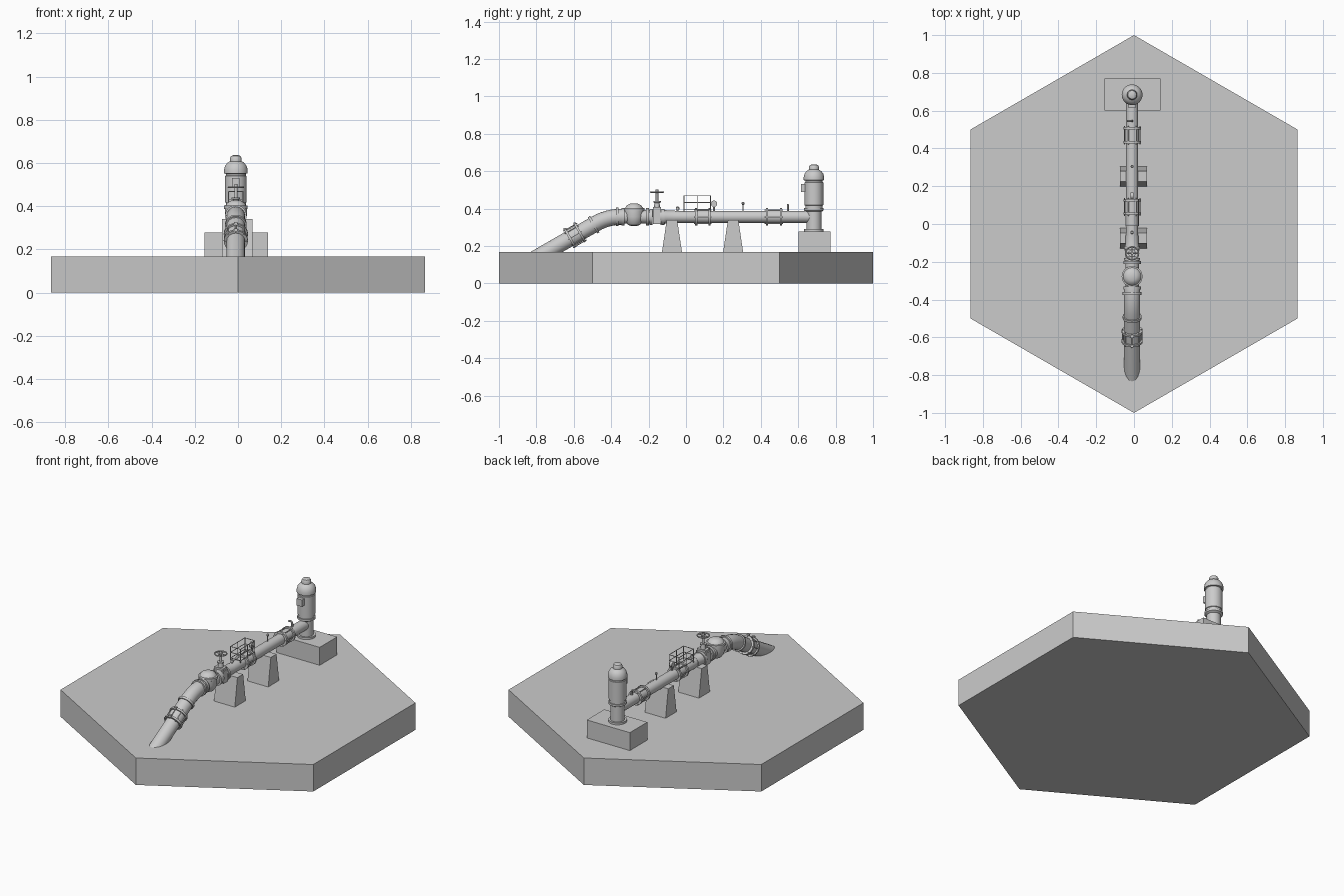
import bpy, bmesh, math
from mathutils import Vector, Matrix

old = bpy.data.objects.get("Cube")
if old:
    bpy.data.objects.remove(old, do_unlink=True)

grey = bpy.data.materials.new("plain grey")
grey.use_nodes = True
grey.diffuse_color = (0.6, 0.6, 0.6, 1)
grey.node_tree.nodes["Principled BSDF"].inputs["Base Color"].default_value = (0.6, 0.6, 0.6, 1)

CX = -0.01          # centre line of the pipework
PZ = 0.356          # height of the pipe axis
GROUND = 0.167
Y, Z, X = Vector((0, 1, 0)), Vector((0, 0, 1)), Vector((1, 0, 0))
parts = []


def finish(name, bm):
    bmesh.ops.recalc_face_normals(bm, faces=bm.faces)
    mesh = bpy.data.meshes.new(name)
    bm.to_mesh(mesh)
    bm.free()
    mesh.materials.append(grey)
    ob = bpy.data.objects.new(name, mesh)
    bpy.context.scene.collection.objects.link(ob)
    parts.append(ob)
    return ob


def lathe(name, profile, origin, axis=Z, sides=24):
    """Closed solid of revolution from (radius, distance) pairs."""
    bm = bmesh.new()
    turn = Vector(axis).to_track_quat('Z', 'Y')
    rings = []
    for r, t in profile:
        rings.append([bm.verts.new(Vector(origin) + turn @ Vector(
            (r * math.cos(math.tau * i / sides), r * math.sin(math.tau * i / sides), t)))
            for i in range(sides)])
    for a, b in zip(rings, rings[1:]):
        for i in range(sides):
            j = (i + 1) % sides
            bm.faces.new((a[i], a[j], b[j], b[i]))
    bm.faces.new(rings[0])
    bm.faces.new(rings[-1])
    return finish(name, bm)


def rod(name, start, end, r, sides=24):
    start, end = Vector(start), Vector(end)
    d = end - start
    return lathe(name, [(r, 0), (r, d.length)], start, d, sides)


def box(name, centre, size, taper_y=1.0):
    bm = bmesh.new()
    bmesh.ops.create_cube(bm, size=1, matrix=Matrix.Diagonal((*size, 1)))
    for v in bm.verts:
        if v.co.z > 0:
            v.co.y *= taper_y
        v.co += Vector(centre)
    return finish(name, bm)


def tube(name, points, r, cyclic=False, resolution=4):
    """Round bar along a path, converted to a mesh."""
    curve = bpy.data.curves.new(name, 'CURVE')
    curve.dimensions = '3D'
    curve.bevel_depth, curve.bevel_resolution = r, resolution
    curve.use_fill_caps = True
    spline = curve.splines.new('POLY')
    spline.points.add(len(points) - 1)
    for p, co in zip(spline.points, points):
        p.co = (*co, 1)
    spline.use_cyclic_u = cyclic
    temp = bpy.data.objects.new(name, curve)
    bm = bmesh.new()
    bpy.context.scene.collection.objects.link(temp)
    mesh = temp.evaluated_get(bpy.context.evaluated_depsgraph_get()).to_mesh()
    bm.from_mesh(mesh)
    bpy.data.objects.remove(temp, do_unlink=True)
    return finish(name, bm)


def joint(name, centre, axis, gap, pipe_r, flange_r, bolts=6):
    """Pair of flanges with a sleeve and tie bolts between them."""
    c, a = Vector(centre), Vector(axis).normalized()
    side = a.cross(X)
    for s in (-1, 1):
        lathe(f"{name}_flange", [(flange_r, -.006), (flange_r, .006)], c + a * s * gap / 2, a)
    lathe(f"{name}_sleeve", [(pipe_r + .004, -gap / 2), (pipe_r + .004, gap / 2)], c, a)
    for i in range(bolts):
        ang = math.tau * i / bolts
        p = c + (X * math.cos(ang) + side * math.sin(ang)) * (flange_r - .005)
        rod(f"{name}_bolt", p - a * (gap / 2 + .012), p + a * (gap / 2 + .012), .003, 6)


def at(y, z=PZ, x=0):
    return Vector((CX + x, y, z))


# Ground slab: hexagon with corners at front and back
lathe("ground_slab", [(1, 0), (1, GROUND)], (0, 0, 0), Z, 6).rotation_euler.z = math.radians(30)

# Concrete pump plinth and tapered pipe supports
box("pump_plinth", (-.008, .686, .2225), (.295, .171, .111))
for y in (-.075, .252):
    box("pipe_support", (-.003, y, .2535), (.142, .107, .173), .52)

# Vertical pump
lathe("pump_column", [(.052, 0), (.052, .012), (.04, .012), (.04, .105), (.052, .112),
                      (.052, .124), (.046, .124), (.046, .138), (.05, .14), (.05, .262),
                      (.046, .264), (.046, .272), (.055, .274), (.055, .29), (.05, .308),
                      (.04, .322), (.027, .33), (.027, .345), (.022, .354), (.012, .358)],
      at(.684, .278), Z, 32)
box("terminal_box", at(.627, .51), (.036, .026, .042))

# Delivery pipe with its joints
rod("delivery_pipe", at(-.1), at(.67), .032)
joint("long_joint", at(.47), Y, .075, .032, .046)
joint("meter_joint", at(.09), Y, .07, .032, .046)
lathe("pipe_reducer", [(.04, -.14), (.04, -.125), (.034, -.1), (.034, -.06)], at(0), Y)

# Gate valve
box("valve_body", at(-.155), (.07, .045, .076))
for y in (-.187, -.123):
    lathe("valve_flange", [(.043, -.007), (.043, .007)], at(y), Y)
lathe("valve_bonnet", [(.026, 0), (.026, .03), (.03, .03), (.03, .038), (.017, .04),
                       (.014, .075), (.02, .078), (.02, .085), (.007, .085), (.007, .148)],
      at(-.155, .39 - .035), Z, 16)
box("valve_gland_plate", at(-.155, .402), (.06, .042, .012))
ring = [at(-.155 + .034 * math.sin(math.tau * i / 24), .488, .034 * math.cos(math.tau * i / 24))
        for i in range(24)]
tube("handwheel_rim", ring, .004, True, 2)
for i in (0, 6):
    rod("handwheel_spoke", ring[i], ring[i + 12], .003, 8)

# Check valve with a bowl-shaped body and lid
rod("check_valve_pipe", at(-.36), at(-.18), .036)
lathe("check_valve_bowl", [(.012, -.05), (.032, -.043), (.045, -.026), (.051, 0), (.051, .03),
                           (.055, .032), (.055, .046), (.047, .048), (.04, .06), (.022, .07)],
      at(-.278), Z, 32)
for y in (-.205, -.338):
    lathe("check_valve_flange", [(.046, -.008), (.046, .008)], at(y), Y)

# Bend and inclined pipe running into the ground
down = Vector((0, -math.cos(math.radians(30)), -.5))
bend, reach = at(-.42), .075
path = [at(-.34)]
for i in range(7):
    t = i / 6
    path.append(at(-.42 + reach) * (1 - t) ** 2 + bend * 2 * t * (1 - t)
                + (bend + down * reach) * t * t)
path.append(bend + down * .53)
tube("inclined_pipe", path, .043, resolution=6)
lathe("bend_collar", [(.05, -.007), (.05, .007)], bend + down * .085, down)
lathe("bend_collar", [(.05, -.007), (.05, .007)], at(-.368), Y)
joint("incline_joint", bend + down * .2, down, .06, .043, .056, 8)
joint_c = bend + down * .2
up = Vector((0, -.5, math.cos(math.radians(30))))
for s in (-1, 1):
    box("joint_lug", joint_c + down * s * .03 + up * .056, (.016, .014, .014))

# Inspection cage made of thin rails
y0, y1, hw = -.01, .13, .034
corners = [(-hw, y0), (hw, y0), (hw, y1), (-hw, y1)]
for z in (.397, .432, .468):
    tube("cage_rail", [at(y, z, x) for x, y in corners], .0022, True, 1)
for x, y in corners + [(-hw, .06), (hw, .06)]:
    rod("cage_post", at(y, .385, x), at(y, .469, x), .0025, 8)

# Pressure gauge
rod("gauge_stem", at(.15, .38), at(.15, .42), .005, 12)
lathe("gauge_dial", [(.017, -.008), (.017, .008)], at(.15, .426), X)

# Small fittings: tapping, level probe and vent hook
lathe("tapping_valve", [(.005, 0), (.005, .012), (.009, .013), (.009, .024), (.005, .028)],
      at(-.045, .382), Z, 12)
rod("probe_rod", at(.305, .38), at(.305, .425), .003, 8)
lathe("probe_head", [(.004, 0), (.008, .005), (.008, .011), (.004, .016)], at(.305, .42), Z, 12)
hook = [at(.545, .38)] + [at(.545, .405 + .014 * math.sin(a * math.pi / 8),
                             -.014 + .014 * math.cos(a * math.pi / 8)) for a in range(7)]
tube("vent_hook", hook, .006, resolution=2)

# Smooth round parts, keep edges crisp
for ob in bpy.context.scene.objects:
    ob.select_set(ob in parts)
bpy.context.view_layer.objects.active = parts[0]
bpy.ops.object.shade_smooth_by_angle(angle=math.radians(32))
